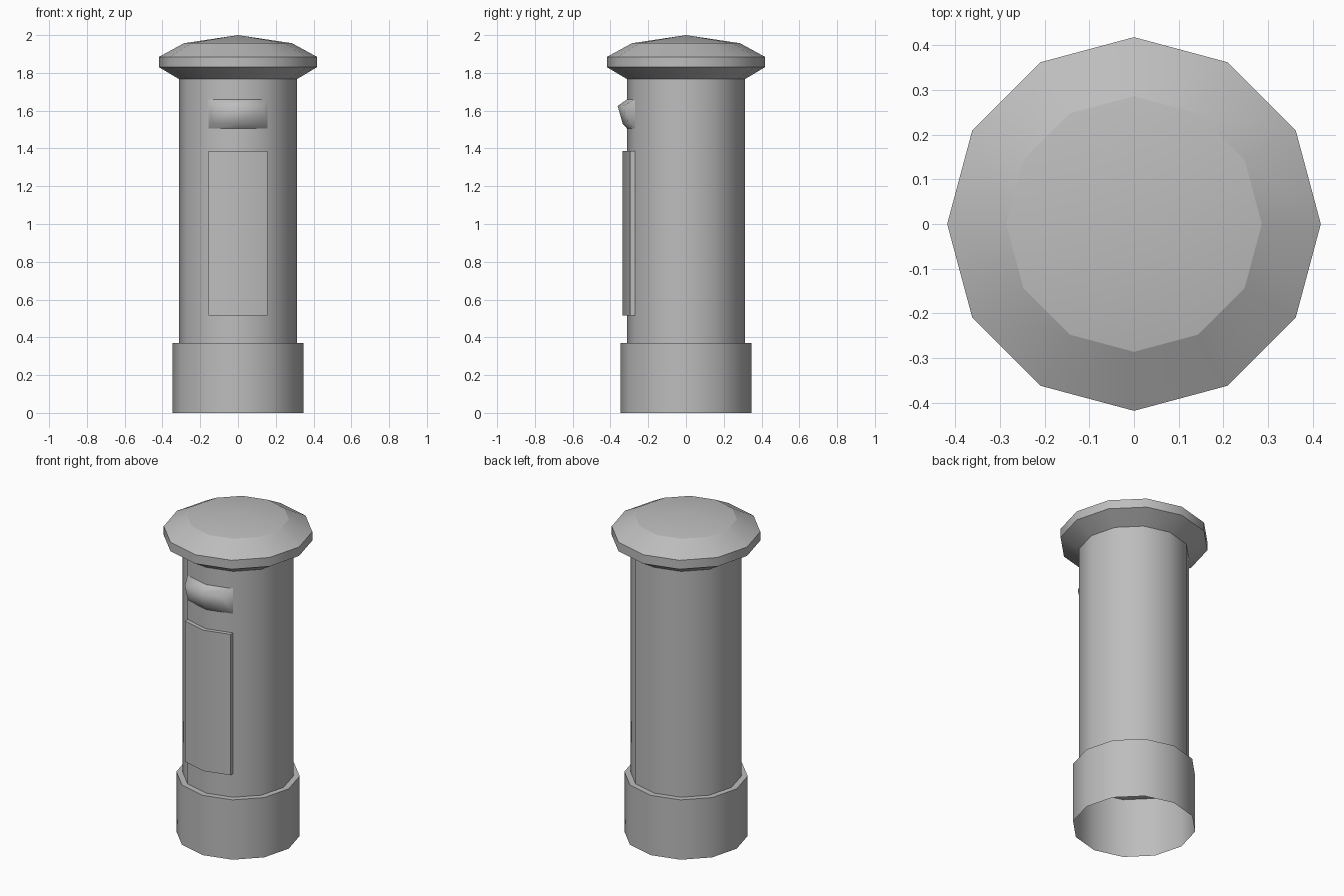
import bpy
import bmesh
from math import sin, cos, pi, radians

SIDES = 12
BODY_R = 0.312
HALF_W = BODY_R * sin(pi / 6)      # fittings span two facets of the column
EDGE_Y = -BODY_R * cos(pi / 6)
GREY = (0.51, 0.51, 0.51, 1)

if "Cube" in bpy.data.objects:
    bpy.data.objects.remove(bpy.data.objects["Cube"], do_unlink=True)

grey = bpy.data.materials.new("plain grey")
grey.use_nodes = True
grey.diffuse_color = GREY
grey.node_tree.nodes["Principled BSDF"].inputs["Base Color"].default_value = GREY


def finish(name, bm, angle):
    mesh = bpy.data.meshes.new(name)
    bm.to_mesh(mesh)
    bm.free()
    mesh.materials.append(grey)
    obj = bpy.data.objects.new(name, mesh)
    bpy.context.collection.objects.link(obj)
    bpy.ops.object.select_all(action="DESELECT")
    obj.select_set(True)
    bpy.context.view_layer.objects.active = obj
    bpy.ops.object.shade_smooth_by_angle(angle=radians(angle))


def lathe(name, profile):
    """Revolve (radius, height) points, listed from the bottom up."""
    bm = bmesh.new()
    rings = []
    for r, z in profile:
        if r == 0:
            rings.append([bm.verts.new((0, 0, z))] * SIDES)
        else:
            rings.append([bm.verts.new((r * cos(2 * pi * i / SIDES),
                                        r * sin(2 * pi * i / SIDES), z))
                          for i in range(SIDES)])
    for low, high in zip(rings, rings[1:]):
        for i in range(SIDES):
            j = (i + 1) % SIDES
            corners = [low[i], low[j], high[j], high[i]]
            bm.faces.new(list(dict.fromkeys(corners)))
    finish(name, bm, 40)


def fitting(name, back, front, angle):
    """Folded plate. Each outline is (half width, bottom row, top row),
    each row being (height, edge y, middle y)."""
    bm = bmesh.new()

    def outline(half, bottom, top):
        points = [(x, bottom[2] if x == 0 else bottom[1], bottom[0]) for x in (-half, 0, half)]
        points += [(x, top[2] if x == 0 else top[1], top[0]) for x in (half, 0, -half)]
        return [bm.verts.new(p) for p in points]

    a, b = outline(*back), outline(*front)
    for i in range(6):
        j = (i + 1) % 6
        bm.faces.new((a[i], a[j], b[j], b[i]))
    bm.faces.new((b[0], b[1], b[4], b[5]))
    bm.faces.new((b[1], b[2], b[3], b[4]))
    finish(name, bm, angle)


# Pillar: open plinth with ledge, column, overhanging cap and shallow crown
lathe("plinth", [(0.347, 0), (0.347, 0.37), (BODY_R, 0.37)])
lathe("column", [(BODY_R, 0.37), (BODY_R, 1.767)])
lathe("cap", [(BODY_R, 1.767), (0.418, 1.83), (0.418, 1.885), (0.286, 1.957)])
lathe("crown", [(0.286, 1.957), (0, 2)])

# Door raised straight forward from the column
fitting("door",
        (HALF_W, (0.516, EDGE_Y, -BODY_R), (1.387, EDGE_Y, -BODY_R)),
        (HALF_W, (0.516, EDGE_Y - 0.025, -0.337), (1.387, EDGE_Y - 0.025, -0.337)), 40)

# Hooded letter slot, projecting further at the top, softly shaded
fitting("letter_slot",
        (HALF_W, (1.505, EDGE_Y, -BODY_R), (1.66, EDGE_Y, -BODY_R)),
        (0.13, (1.53, -0.305, -0.335), (1.625, -0.335, -0.362)), 75)
